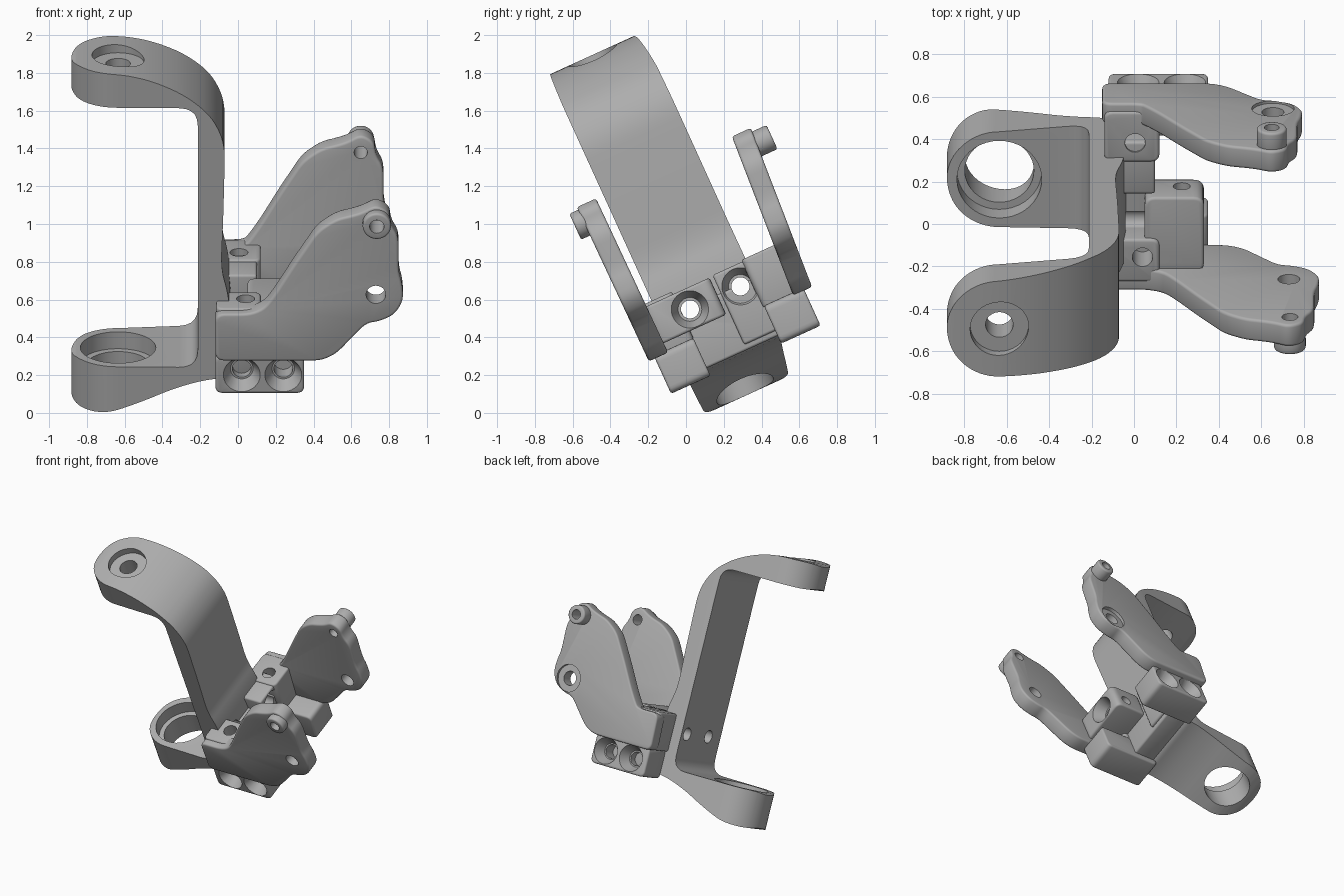
import bpy, bmesh, math
from mathutils import Matrix, Vector

if "Cube" in bpy.data.objects:
    bpy.data.objects.remove(bpy.data.objects["Cube"])

TILT = Matrix.Rotation(math.radians(24.5), 4, 'X')
grey = bpy.data.materials.new("machined_grey")
grey.use_nodes = True
grey.diffuse_color = (0.42, 0.42, 0.42, 1)
bsdf = grey.node_tree.nodes["Principled BSDF"]
bsdf.inputs["Base Color"].default_value = grey.diffuse_color
bsdf.inputs["Roughness"].default_value = 0.6


def rounded(pts, r, n=5):
    """Round every corner of a closed 2D outline."""
    out = []
    pts = [Vector(p) for p in pts]
    for i, p in enumerate(pts):
        a, b = pts[i - 1] - p, pts[(i + 1) % len(pts)] - p
        s = p + a.normalized() * min(r, a.length * 0.45)
        e = p + b.normalized() * min(r, b.length * 0.45)
        for k in range(n + 1):
            t = k / n
            out.append(s * (1 - t) ** 2 + p * 2 * t * (1 - t) + e * t * t)
    return out


def rect(x0, x1, y0, y1):
    return [(x0, y0), (x1, y0), (x1, y1), (x0, y1)]


def prism(name, pts, axis, lo, hi, scale=1.0, lean=0.0):
    """Extrude an outline along an axis; scale tapers the far end."""
    bm = bmesh.new()
    mid = sum((Vector(p) for p in pts), Vector((0, 0))) / len(pts)

    def place(p, h):
        co = [p[0], p[1]]
        co.insert("xyz".index(axis), h)
        co[1] += lean * (co[2] - 0.35)
        return co
    rings = [[bm.verts.new(place(p, lo)) for p in pts],
             [bm.verts.new(place(mid + (Vector(p) - mid) * scale, hi)) for p in pts]]
    for ring in rings:
        bm.faces.new(ring)
    for i in range(len(pts)):
        bm.faces.new((rings[0][i - 1], rings[0][i], rings[1][i], rings[1][i - 1]))
    bmesh.ops.recalc_face_normals(bm, faces=bm.faces)
    me = bpy.data.meshes.new(name)
    bm.to_mesh(me)
    bm.free()
    me.materials.append(grey)
    ob = bpy.data.objects.new(name, me)
    bpy.context.collection.objects.link(ob)
    return ob


def rod(name, axis, a, b, r, lo, hi, scale=1.0):
    n = 40
    pts = [(a + r * math.cos(2 * math.pi * i / n), b + r * math.sin(2 * math.pi * i / n))
           for i in range(n)]
    return prism(name, pts, axis, lo, hi, scale)


def bake(ob):
    bpy.context.view_layer.update()
    dg = bpy.context.evaluated_depsgraph_get()
    me = bpy.data.meshes.new_from_object(ob.evaluated_get(dg))
    ob.modifiers.clear()
    ob.data = me


def combine(ob, tool, mode):
    mod = ob.modifiers.new("cut", 'BOOLEAN')
    mod.operation, mod.object, mod.solver = mode, tool, 'EXACT'
    bake(ob)


def bevel(ob, width):
    mod = ob.modifiers.new("edges", 'BEVEL')
    mod.width, mod.segments = width, 3
    mod.limit_method, mod.angle_limit = 'ANGLE', math.radians(45)
    bake(ob)


def drill(parts, *cutter):
    tool = rod("cutter", *cutter)
    for ob in parts:
        combine(ob, tool, 'DIFFERENCE')
    bpy.data.objects.remove(tool)


# C-shaped arm: side profile intersected with a round-ended plan
side = [(-.92, 1.93), (-.62, 1.93), (-.45, 1.89), (-.28, 1.81), (-.14, 1.69), (-.068, 1.53),
        (-.078, 1.1), (-.09, .8), (-.05, .65), (-.03, .4), (-.06, .17), (-.2, .15),
        (-.35, .1), (-.5, .03), (-.7, -.048), (-.92, -.048), (-.92, .228), (-.213, .228),
        (-.213, 1.735), (-.92, 1.735)]
arm = prism("arm", rounded(side, .1), 'y', -.1, .9)
turns = [math.pi * (.5 + i / 32) for i in range(33)]
plan = [(-.635 + .247 * math.cos(t), .335 + .247 * math.sin(t)) for t in turns]
trim = prism("trim", plan + [(-.2, .08), (.1, .08), (.1, .63), (-.2, .62)], 'z', -.3, 2.2)
combine(arm, trim, 'INTERSECT')
bpy.data.objects.remove(trim)

# Bearing seat in the lower eye, stepped bore in the upper eye
EYE = (-.635, .335)
drill([arm], 'z', *EYE, .2, .13, .4)
drill([arm], 'z', *EYE, .163, -.2, .2)
drill([arm], 'z', *EYE, .138, 1.88, 2.1)
drill([arm], 'z', *EYE, .065, 1.5, 2.0)

# Side plates
outline = [(-.12, .33), (.44, .33), (.52, .37), (.68, .55), (.75, .56), (.83, .6), (.875, .68),
           (.87, .77), (.85, .85), (.85, 1.05), (.81, 1.12), (.8, 1.2), (.73, 1.24),
           (.66, 1.2), (.6, 1.18), (.52, 1.16), (.42, 1.09), (.3, .9), (.2, .73),
           (.14, .64), (.06, .605), (-.12, .605)]
shifted = [(x - .08 if x > .1 else x - .03, w) for x, w in outline]
front_plate = prism("front_plate", rounded(outline, .05), 'y', -.066, .046, lean=-.01)
back_plate = prism("back_plate", rounded(shifted, .05), 'y', .775, .885, lean=.06)

# Clamp blocks, feet, centre walls and the boss beside the front clamp
front_clamp = prism("front_clamp", rounded(rect(-.115, .12, -.02, .2), .04), 'z', .335, .615)
back_clamp = prism("back_clamp", rounded(rect(-.14, .12, .6, .86), .04), 'z', .335, .615)
wall = prism("centre_wall", rect(-.1, .08, .1, .7), 'z', .17, .5)
back_wall = prism("back_wall", rect(-.1, .1, .43, .7), 'z', .2, .605)
boss = prism("centre_boss", rounded(rect(.05, .33, .02, .41), .05), 'z', .385, .6)
front_foot = prism("front_foot", rounded(rect(-.12, .35, .125, .345), .04), 'y', -.03, .2)
back_foot = prism("back_foot", rounded(rect(-.12, .35, .125, .345), .04), 'y', .61, .84)
blocks = [front_clamp, back_clamp, wall, back_wall, boss, front_foot, back_foot]
for ob in [front_plate, back_plate] + blocks:
    bevel(ob, .014)

# Guide pins on the plate tips, drilled through, and the lobe holes below
front_pin = rod("front_pin", 'y', .735, 1.14, .075, -.125, -.06)
back_pin = rod("back_pin", 'y', .65, 1.14, .07, .91, 1.02)
for ob in (front_pin, back_pin):
    bevel(ob, .012)
drill([front_plate, front_pin], 'y', .735, 1.14, .038, -.3, .2)
drill([back_plate, back_pin], 'y', .65, 1.14, .035, .7, 1.2)
drill([front_plate], 'y', .73, .72, .052, -.3, .2)
drill([back_plate], 'y', .655, .67, .052, .7, 1.1)
drill([back_plate], 'y', .655, .67, .1, .885, 1.1)

# Foot bolt holes with countersinks facing outwards
for x in (.02, .24):
    drill([front_foot], 'y', x, .235, .05, -.2, .15)
    drill([front_foot], 'y', x, .235, .1, -.035, .05, .6)
    drill([back_foot], 'y', x, .235, .05, .66, 1)
    drill([back_foot], 'y', x, .235, .06, .76, .845, 1.67)

# Vertical clamp bolts, boss hole and the two cross bolts
drill([front_clamp, boss], 'z', .04, .108, .048, .45, .8)
drill([back_clamp], 'z', .005, .70, .048, .45, .8)
drill([boss], 'y', .225, .47, .04, .32, .6)
for v in (.246, .54):
    drill([arm, wall, back_wall, boss], 'x', v, .49, .048, -.4, .6)
drill([boss], 'x', .246, .49, .063, .24, .335, 1.6)
drill([back_wall], 'x', .54, .49, .063, .02, .105, 1.6)

# Smooth shading with sharp edges, then tilt the whole assembly
for ob in [arm, front_plate, back_plate, front_pin, back_pin] + blocks:
    ob.data.shade_smooth()
    ob.data.set_sharp_from_angle(angle=math.radians(32))
    ob.matrix_world = TILT
